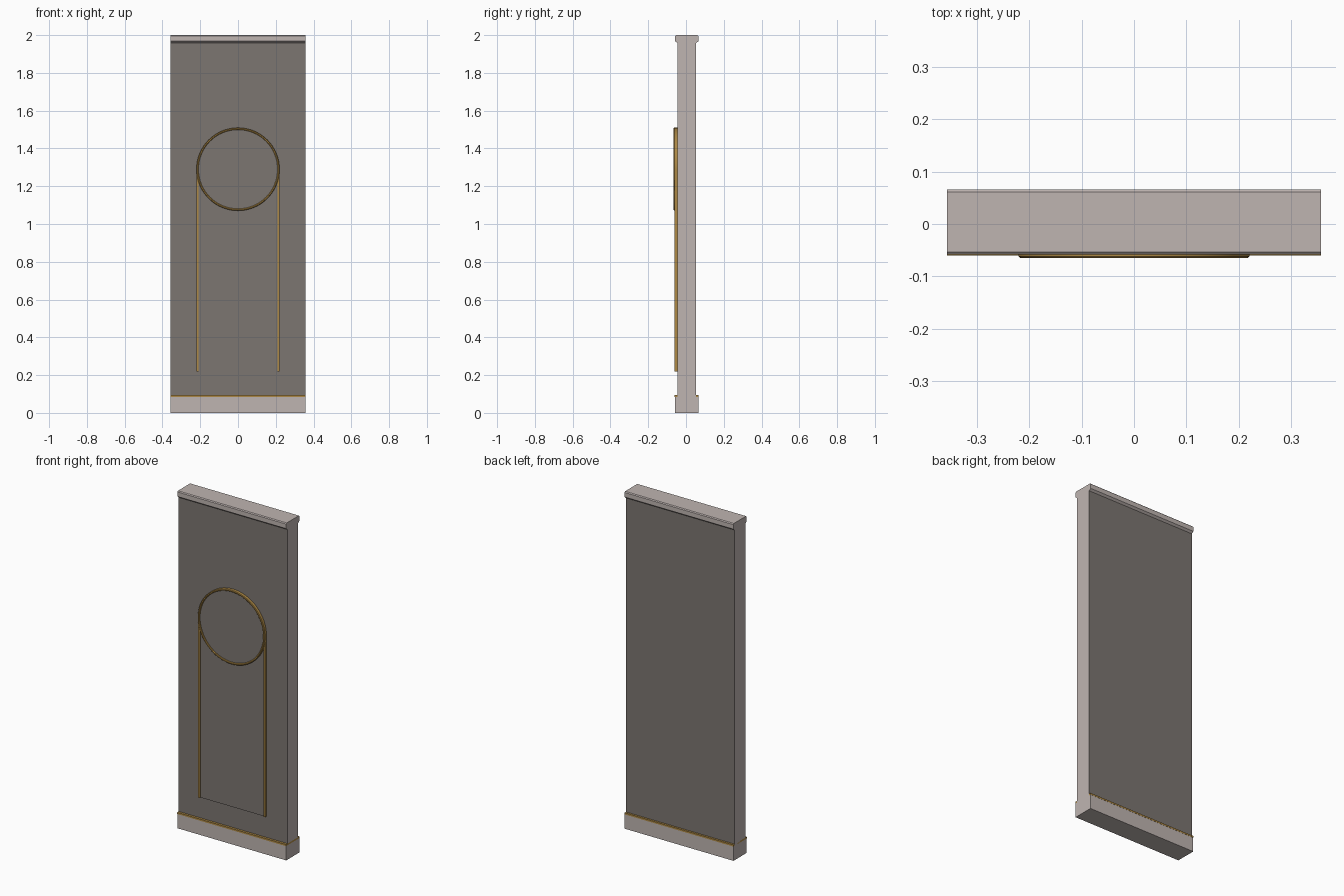
import bpy, bmesh, math

old = bpy.data.objects.get("Cube")
if old:
    bpy.data.objects.remove(old, do_unlink=True)


def material(name, rgb):
    m = bpy.data.materials.new(name)
    m.use_nodes = True
    m.diffuse_color = (*rgb, 1)
    m.node_tree.nodes["Principled BSDF"].inputs["Base Color"].default_value = (*rgb, 1)
    return m


STONE = material("pale stone", (0.52, 0.46, 0.44))
PANEL = material("dark grey panel", (0.20, 0.18, 0.165))
GOLD = material("gold trim", (0.42, 0.25, 0.06))

HALF = 0.357            # half width of the wall
FRONT, BACK = -0.046, 0.054


def finish(name, bm, *mats):
    bmesh.ops.recalc_face_normals(bm, faces=bm.faces)
    mesh = bpy.data.meshes.new(name)
    bm.to_mesh(mesh)
    bm.free()
    for m in mats:
        mesh.materials.append(m)
    ob = bpy.data.objects.new(name, mesh)
    bpy.context.collection.objects.link(ob)
    return ob


def extrude_profile(name, points, mat, half=HALF):
    """Sweep a (y, z) profile along x."""
    bm = bmesh.new()
    face = bm.faces.new([bm.verts.new((-half, y, z)) for y, z in points])
    out = bmesh.ops.extrude_face_region(bm, geom=[face])
    verts = [v for v in out["geom"] if isinstance(v, bmesh.types.BMVert)]
    bmesh.ops.translate(bm, verts=verts, vec=(2 * half, 0, 0))
    return finish(name, bm, mat)


def box(name, x0, x1, y0, y1, z0, z1, mat):
    ob = extrude_profile(name, [(y0, z0), (y1, z0), (y1, z1), (y0, z1)], mat, (x1 - x0) / 2)
    ob.location.x = (x0 + x1) / 2
    return ob


# Wall core: pale ends, dark front and back
wall = box("wall", -HALF, HALF, FRONT, BACK, 0.06, 1.98, STONE)
wall.data.materials.append(PANEL)
for p in wall.data.polygons:
    if abs(p.normal.y) > 0.5:
        p.material_index = 1

# Base with a gold strip on top
box("base", -HALF, HALF, -0.058, 0.065, 0, 0.085, STONE)
box("base_trim", -HALF, HALF, -0.060, 0.066, 0.085, 0.095, GOLD)

# Top cap with a sloped underside
extrude_profile("top_cap", [(FRONT, 1.958), (BACK, 1.958), (0.066, 1.968), (0.066, 1.995),
                            (0.061, 2), (-0.053, 2), (-0.058, 1.995), (-0.058, 1.968)], STONE)

# Raised panel and disc
CZ, R, W = 1.29, 0.22, 0.011
box("raised_panel", -R + W / 2, R - W / 2, -0.053, FRONT, 0.22, CZ, PANEL)


def disc(name, radius, y0, y1, mat):
    bpy.ops.mesh.primitive_cylinder_add(vertices=64, radius=radius, depth=y1 - y0,
                                        location=(0, (y0 + y1) / 2, CZ),
                                        rotation=(math.pi / 2, 0, 0))
    ob = bpy.context.object
    ob.name = name
    ob.data.materials.append(mat)
    bpy.ops.object.shade_smooth_by_angle()


disc("raised_disc", R - W / 2, -0.057, FRONT, PANEL)

# Gold strips on both sides of the panel
for side, s in (("left", 1), ("right", -1)):
    c = s * (R - W / 2)
    box(side + "_strip", c - W / 2, c + W / 2, -0.060, FRONT, 0.22, CZ, GOLD)

# Gold ring, spun from a bevelled cross-section
bm = bmesh.new()
section = [(R - W, FRONT), (R, FRONT), (R, -0.062), (R - 0.003, -0.065),
           (R - W + 0.003, -0.065), (R - W, -0.062)]
verts = [bm.verts.new((x, y, CZ)) for x, y in section]
edges = [bm.edges.new((verts[i - 1], verts[i])) for i in range(len(verts))]
bmesh.ops.spin(bm, geom=verts + edges, cent=(0, 0, CZ), axis=(0, 1, 0),
               angle=math.tau, steps=64, use_merge=True)
bmesh.ops.remove_doubles(bm, verts=bm.verts, dist=0.0001)
ring = finish("ring", bm, GOLD)
bpy.ops.object.select_all(action="DESELECT")
ring.select_set(True)
bpy.context.view_layer.objects.active = ring
bpy.ops.object.shade_smooth_by_angle()
